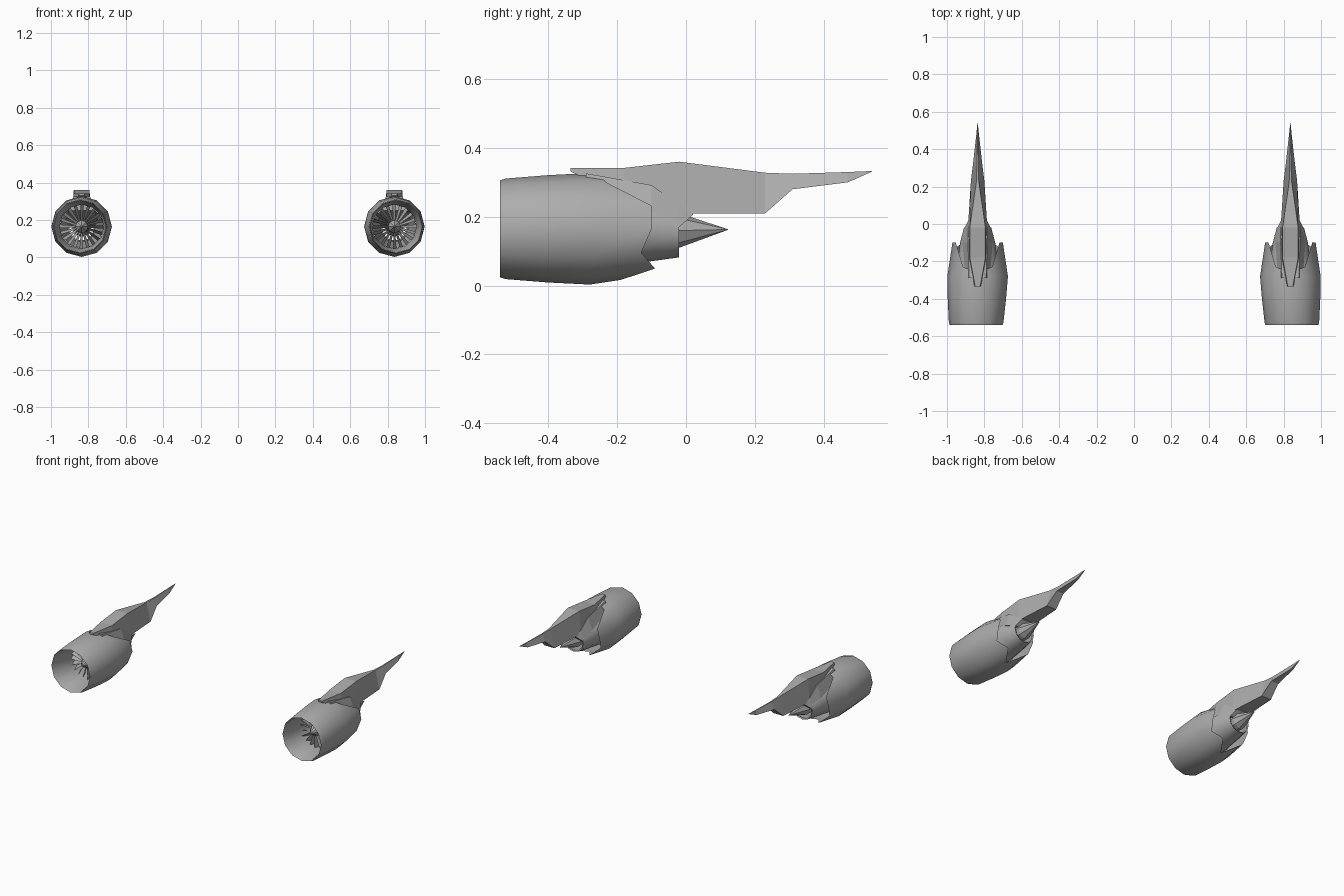
import bpy, math

if "Cube" in bpy.data.objects:
    bpy.data.objects.remove(bpy.data.objects["Cube"])

grey = bpy.data.materials.new("engine grey")
grey.diffuse_color = (0.42, 0.42, 0.42, 1)
grey.use_nodes = True
grey.node_tree.nodes["Principled BSDF"].inputs["Base Color"].default_value = grey.diffuse_color
CX, CZ, N = 0.836, 0.165, 12


def make(name, verts, faces, smooth=None):
    me = bpy.data.meshes.new(name)
    me.from_pydata(verts, [], faces)
    me.materials.append(grey)
    ob = bpy.data.objects.new(name, me)
    bpy.context.collection.objects.link(ob)
    bpy.ops.object.select_all(action='DESELECT')
    ob.select_set(True)
    bpy.context.view_layer.objects.active = ob
    bpy.ops.object.mode_set(mode='EDIT')
    bpy.ops.mesh.select_all(action='SELECT')
    bpy.ops.mesh.normals_make_consistent(inside=False)
    bpy.ops.object.mode_set(mode='OBJECT')
    if smooth:
        bpy.ops.object.shade_smooth_by_angle(angle=math.radians(smooth))
    return ob


def loft(rings, cap=False):
    """Join equal closed rings of points into a skin."""
    n = len(rings[0])
    verts = [p for r in rings for p in r]
    faces = [(i * n + k, i * n + (k + 1) % n, (i + 1) * n + (k + 1) % n, (i + 1) * n + k)
             for i in range(len(rings) - 1) for k in range(n)]
    if cap:
        faces += [tuple(range(n)), tuple(range(len(verts) - n, len(verts)))]
    return verts, faces


def ring(y, r, cx=CX, cz=CZ, n=N):
    return [(cx + r * math.cos(2 * math.pi * k / n), y, cz + r * math.sin(2 * math.pi * k / n))
            for k in range(n)]


def rear_ring():
    # ragged trailing edge: long side petals, short top and bottom
    ends = {90: -0.26, 60: -0.23, 30: -0.10, 0: -0.10, -30: -0.13, -60: -0.09, -90: -0.19}
    pts = []
    for k in range(N):
        a = 2 * math.pi * k / N
        elev = round(math.degrees(math.asin(math.sin(a))))
        y = ends[elev]
        r = 0.162 - 0.15 * (y + 0.28)
        pts.append((CX + r * math.cos(a), y, CZ + r * math.sin(a)))
    return pts


parts = []

# outer cowl with petals, rolled lip and intake duct
parts.append(make("cowl", *loft([
    ring(-0.25, 0.118), ring(-0.40, 0.118), ring(-0.525, 0.136, 0.843),
    ring(-0.54, 0.141, 0.844), ring(-0.525, 0.146, 0.844),
    ring(-0.40, 0.156, 0.84), ring(-0.28, 0.162), rear_ring()]), smooth=35))

# open core nozzle
parts.append(make("core_nozzle", *loft([
    ring(-0.27, 0.117), ring(-0.10, 0.094), ring(-0.02, 0.073, cz=0.155),
    ring(-0.025, 0.065, cz=0.155)]), smooth=35))

# exhaust cone
parts.append(make("exhaust_cone", *loft([
    ring(-0.20, 0.05, cz=0.16, n=8), ring(-0.02, 0.05, cz=0.16, n=8),
    ring(0.122, 0.001, cz=0.163, n=8)], cap=True)))

# fan hub and spinner
parts.append(make("fan_hub", *loft([
    ring(-0.44, 0.002, n=8), ring(-0.39, 0.035, n=8), ring(-0.32, 0.035, n=8),
    ring(-0.20, 0.05, cz=0.16, n=8)], cap=True)))

# twisted fan blades
verts, faces = [], []
BLADES = 20
for b in range(BLADES):
    a = 2 * math.pi * b / BLADES
    for r, y, t in ((0.03, -0.39, -0.005), (0.03, -0.35, 0.005),
                    (0.118, -0.34, 0.011), (0.118, -0.385, -0.007)):
        verts.append((CX + r * math.cos(a) - t * math.sin(a), y,
                      CZ + r * math.sin(a) + t * math.cos(a)))
    faces.append(tuple(range(4 * b, 4 * b + 4)))
parts.append(make("fan_blades", verts, faces))

# pylon: stations of y, top z, bottom z, top half width, bottom half width
stations = [(-0.335, 0.342, 0.331, 0.013, 0.016), (-0.18, 0.342, 0.26, 0.042, 0.05),
            (-0.02, 0.360, 0.21, 0.042, 0.052), (0.23, 0.328, 0.21, 0.006, 0.036),
            (0.31, 0.325, 0.28, 0.004, 0.026), (0.47, 0.330, 0.30, 0.002, 0.008),
            (0.54, 0.333, 0.331, 0.001, 0.001)]
parts.append(make("pylon", *loft([
    [(CX - wt, y, zt), (CX + wt, y, zt), (CX + wb, y, zb), (CX - wb, y, zb)]
    for y, zt, zb, wt, wb in stations], cap=True)))

# fairing between core and pylon
fair = [(-0.29, 0.326, 0.25, 0.045, 0.07), (-0.10, 0.292, 0.20, 0.052, 0.085),
        (-0.02, 0.235, 0.17, 0.052, 0.07), (0.02, 0.215, 0.205, 0.04, 0.05)]
parts.append(make("pylon_fairing", *loft([
    [(CX - wt, y, zt), (CX + wt, y, zt), (CX + wb, y, zb), (CX - wb, y, zb)]
    for y, zt, zb, wt, wb in fair], cap=True)))

# second engine mirrored across x = 0
for ob in parts:
    m = ob.modifiers.new("mirror", 'MIRROR')
    m.use_axis = (True, False, False)
